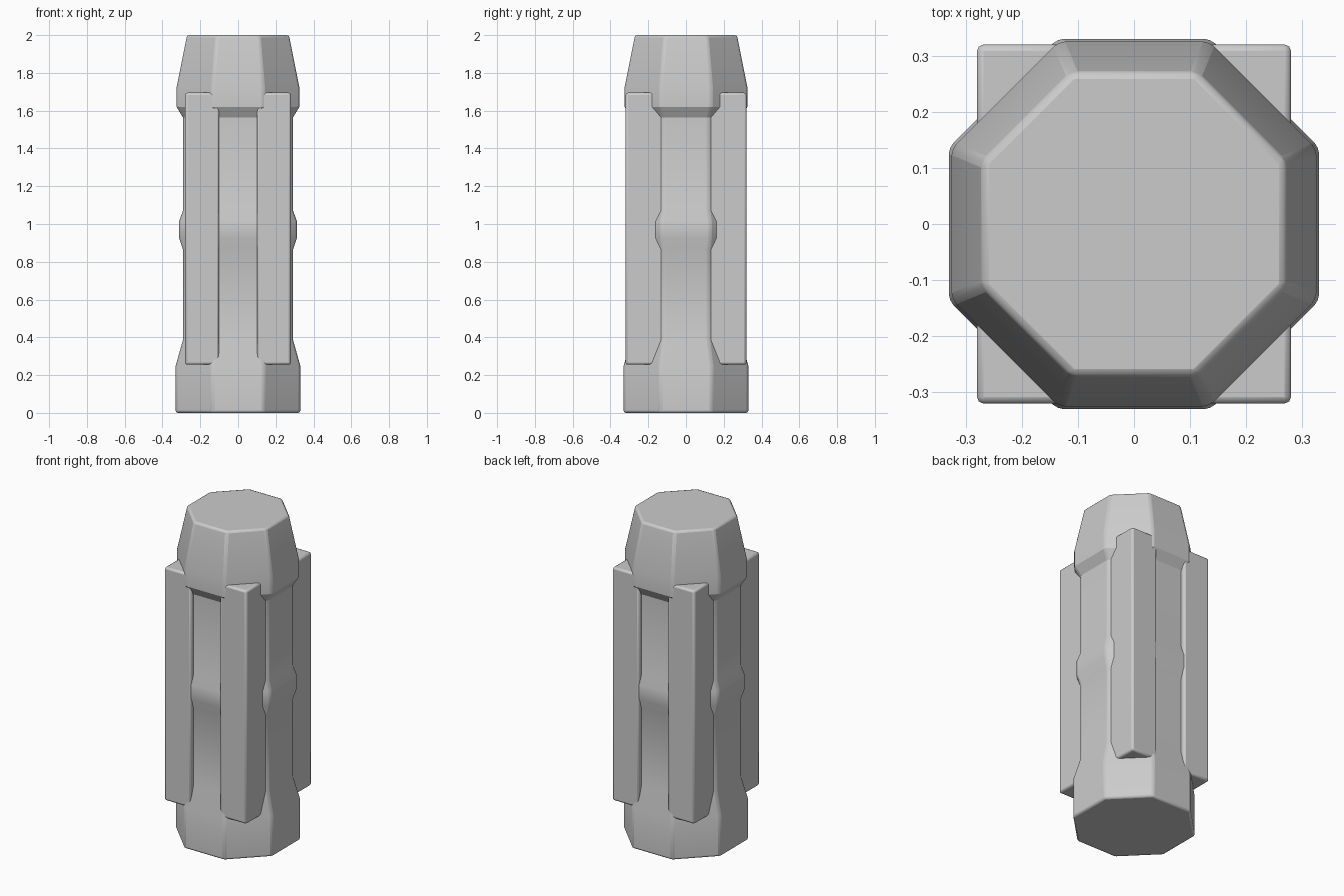
import bpy, bmesh, math

if "Cube" in bpy.data.objects:
    bpy.data.objects.remove(bpy.data.objects["Cube"])


def finish(name, bm, width, segments):
    bmesh.ops.recalc_face_normals(bm, faces=bm.faces)
    me = bpy.data.meshes.new(name)
    bm.to_mesh(me)
    bm.free()
    ob = bpy.data.objects.new(name, me)
    bpy.context.collection.objects.link(ob)
    bev = ob.modifiers.new("soft_edges", "BEVEL")
    bev.width = width
    bev.segments = segments
    bev.limit_method = 'ANGLE'
    bev.angle_limit = math.radians(38)
    bpy.ops.object.select_all(action='DESELECT')
    ob.select_set(True)
    bpy.context.view_layer.objects.active = ob
    bpy.ops.object.shade_smooth_by_angle(angle=math.radians(25))
    return ob


def octagon_column(name, profile):
    """Stack octagonal rings; profile is (apothem, z), flats face the axes."""
    bm = bmesh.new()
    rings = []
    for apothem, z in profile:
        r = apothem / math.cos(math.pi / 8)
        angles = [math.pi / 8 + i * math.pi / 4 for i in range(8)]
        rings.append([bm.verts.new((r * math.cos(a), r * math.sin(a), z)) for a in angles])
    for low, high in zip(rings, rings[1:]):
        for i in range(8):
            j = (i + 1) % 8
            bm.faces.new((low[i], low[j], high[j], high[i]))
    bm.faces.new(rings[0][::-1])
    bm.faces.new(rings[-1])
    return finish(name, bm, 0.012, 2)


def bar(name, sx, sy):
    bm = bmesh.new()
    bmesh.ops.create_cube(bm, size=1)
    for v in bm.verts:
        v.co.x = sx * (0.1 if v.co.x < 0 else 0.28)
        v.co.y = sy * (0.1 if v.co.y < 0 else 0.32)
        v.co.z = 0.255 if v.co.z < 0 else 1.695
    return finish(name, bm, 0.012, 2)


# Octagonal body: foot, shaft, middle band, flared and tapered cap
octagon_column("body", [
    (0.33, 0.0), (0.33, 0.25), (0.292, 0.385),
    (0.292, 0.865), (0.312, 0.925), (0.312, 1.015), (0.292, 1.07),
    (0.292, 1.565), (0.325, 1.62), (0.325, 1.725), (0.27, 2.0)])

# Four corner bars
for side, sx in (("left", -1), ("right", 1)):
    for end, sy in (("front", -1), ("back", 1)):
        bar(f"{end}_{side}_bar", sx, sy)
